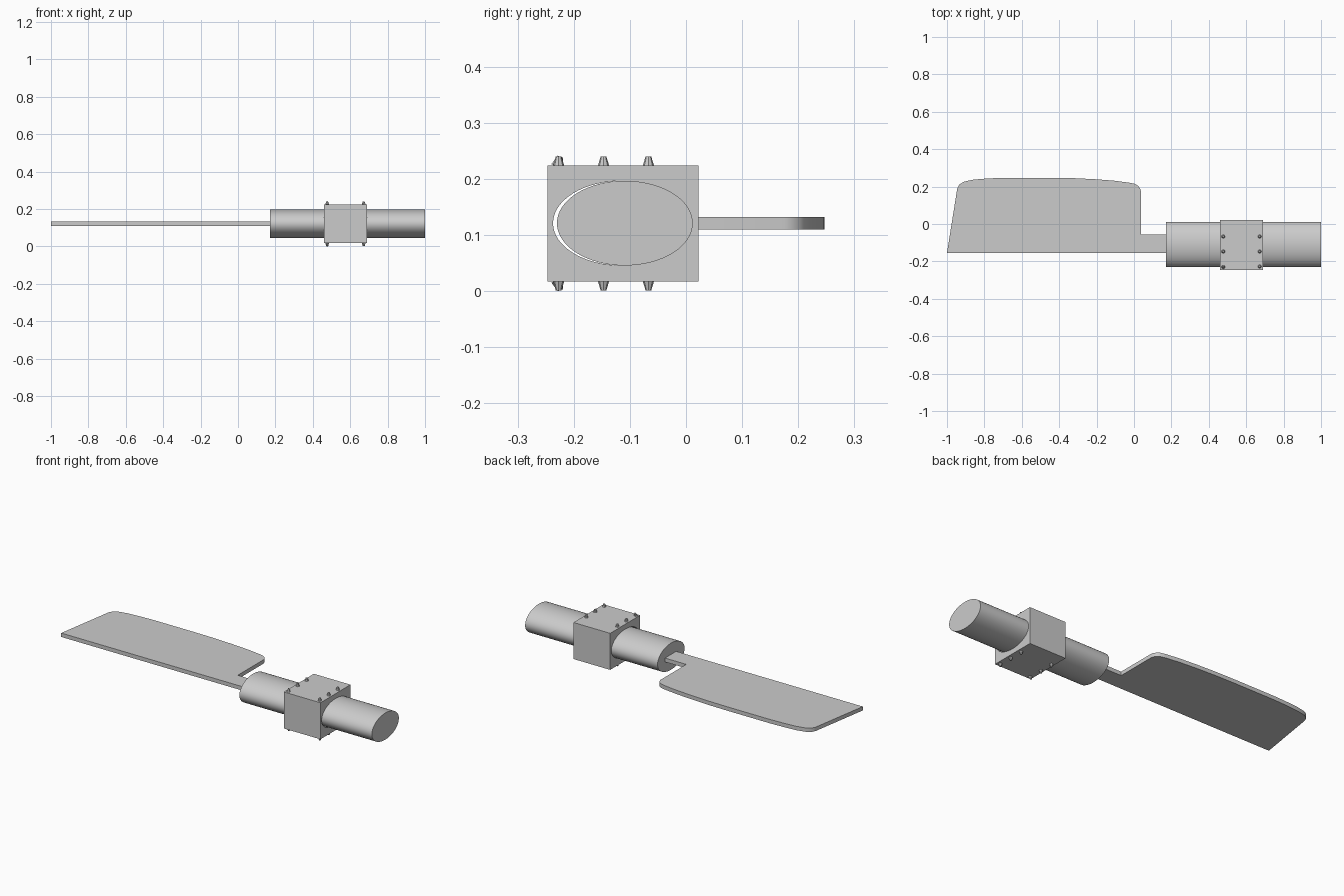
import bpy, bmesh, math
from mathutils import Matrix, Vector

cube = bpy.data.objects.get("Cube")
if cube:
    bpy.data.objects.remove(cube, do_unlink=True)

grey = bpy.data.materials.new("light_grey")
grey.use_nodes = True
colour = (0.6, 0.6, 0.6, 1)
grey.diffuse_color = colour
grey.node_tree.nodes["Principled BSDF"].inputs["Base Color"].default_value = colour


def finish(name, bm, smooth=True):
    bmesh.ops.recalc_face_normals(bm, faces=bm.faces)
    mesh = bpy.data.meshes.new(name)
    bm.to_mesh(mesh)
    bm.free()
    mesh.materials.append(grey)
    obj = bpy.data.objects.new(name, mesh)
    bpy.context.collection.objects.link(obj)
    if smooth:
        bpy.ops.object.select_all(action="DESELECT")
        obj.select_set(True)
        bpy.context.view_layer.objects.active = obj
        bpy.ops.object.shade_smooth_by_angle(angle=math.radians(35))
    return obj


def extrude_outline(name, points, offset):
    """Solid made by sweeping a closed outline along an offset."""
    bm = bmesh.new()
    face = bm.faces.new([bm.verts.new(p) for p in points])
    swept = bmesh.ops.extrude_face_region(bm, geom=[face], use_keep_orig=True)
    moved = [v for v in swept["geom"] if isinstance(v, bmesh.types.BMVert)]
    bmesh.ops.translate(bm, vec=offset, verts=moved)
    return finish(name, bm)


def oval(x, y, z, ry, rz, sides=64):
    angles = [2 * math.pi * i / sides for i in range(sides)]
    return [(x, y + ry * math.cos(a), z + rz * math.sin(a)) for a in angles]


# Blade with rounded back corners and a narrow tang
blade_outline = [
    (-1, -0.155), (0.19, -0.155), (0.19, -0.055), (0.037, -0.055),
    (0.037, 0.175), (0.033, 0.19), (0.022, 0.204), (0.007, 0.214), (-0.02, 0.22),
    (-0.1, 0.231), (-0.2, 0.239), (-0.32, 0.245), (-0.45, 0.247), (-0.7, 0.247),
    (-0.79, 0.243), (-0.86, 0.237), (-0.91, 0.226), (-0.933, 0.212), (-0.945, 0.19)]
extrude_outline("blade", [(x, y, 0.11) for x, y in blade_outline], (0, 0, 0.022))

# Oval handle
extrude_outline("handle", oval(0.17, -0.109, 0.121, 0.121, 0.0755), (0.83, 0, 0))

# Block around the handle, with an oval bore
bm = bmesh.new()
bmesh.ops.create_cube(bm, size=1, matrix=Matrix.LocRotScale(
    (0.575, -0.1125, 0.1205), None, (0.23, 0.269, 0.207)))
block = finish("clamp_block", bm, smooth=False)
cutter = extrude_outline("bore_cutter", oval(0.4, -0.1135, 0.121, 0.1235, 0.0755), (0.4, 0, 0))
cutter.hide_render = True
cutter.hide_viewport = True
bore = block.modifiers.new("bore", "BOOLEAN")
bore.operation = "DIFFERENCE"
bore.solver = "EXACT"
bore.object = cutter

# Apply the bore and discard the cutter
evaluated = block.evaluated_get(bpy.context.evaluated_depsgraph_get())
cut_mesh = bpy.data.meshes.new_from_object(evaluated)
block.modifiers.clear()
block.data = cut_mesh
bpy.data.objects.remove(cutter, do_unlink=True)

# Tapered rivets on the top and bottom of the block
for side, label in ((1, "top"), (-1, "bottom")):
    bm = bmesh.new()
    for x in (0.477, 0.672):
        for y in (-0.227, -0.147, -0.067):
            lean = 0.35 if (x < 0.5 and y < -0.2) else 0
            spot = Matrix.Translation(Vector((x, y, 0.1205 + side * 0.1105)))
            turn = Matrix.Rotation(-side * lean, 4, "X")
            flip = Matrix.Rotation(0 if side > 0 else math.pi, 4, "X")
            bmesh.ops.create_cone(bm, cap_ends=True, segments=8, radius1=0.0105,
                                  radius2=0.005, depth=0.018, matrix=spot @ turn @ flip)
    finish(label + "_rivets", bm, smooth=False)
